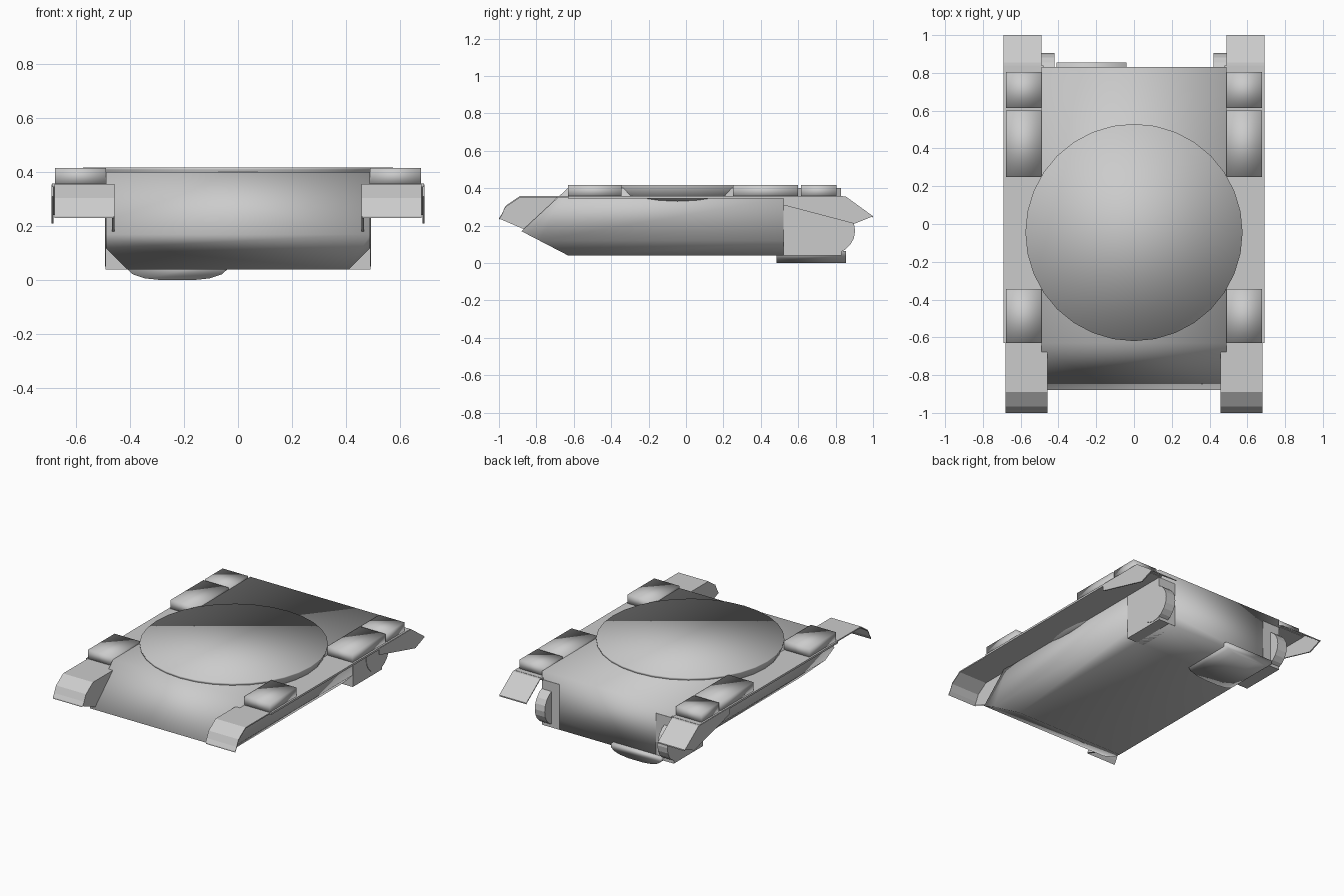
import bpy, bmesh, math
from mathutils import Vector

if "Cube" in bpy.data.objects:
    bpy.data.objects.remove(bpy.data.objects["Cube"])


def finish(name, bm, smooth=True):
    """Turn a bmesh into a named object."""
    bmesh.ops.recalc_face_normals(bm, faces=bm.faces[:])
    me = bpy.data.meshes.new(name)
    bm.to_mesh(me)
    bm.free()
    ob = bpy.data.objects.new(name, me)
    bpy.context.collection.objects.link(ob)
    if smooth:
        for p in me.polygons:
            p.use_smooth = True
    return ob


def extrude_bm(pts, x0, x1):
    """Closed (y, z) outline swept from x0 to x1."""
    bm = bmesh.new()
    f = bm.faces.new([bm.verts.new((x0, y, z)) for y, z in pts])
    r = bmesh.ops.extrude_face_region(bm, geom=[f])
    vs = [v for v in r['geom'] if isinstance(v, bmesh.types.BMVert)]
    bmesh.ops.translate(bm, verts=vs, vec=(x1 - x0, 0, 0))
    return bm


def slab(y0, y1, z0, z1):
    return [(y0, z0), (y1, z0), (y1, z1), (y0, z1)]


def sheet(line, t=0.008):
    """Thin sheet outline lying just under a (y, z) line."""
    return line + [(y, z - t) for y, z in reversed(line)]


def pair(name, pts, x0, x1, smooth=False):
    """The same extrusion on the right and left side."""
    finish(name + "_right", extrude_bm(pts, x0, x1), smooth)
    finish(name + "_left", extrude_bm(pts, -x1, -x0), smooth)


# Main hull with chamfered lower edges
bm = extrude_bm([(-0.88, 0.17), (-0.63, 0.04), (0.53, 0.04), (0.83, 0.04),
                 (0.83, 0.402), (-0.63, 0.402)], -0.49, 0.49)
for s in (1, -1):
    r = bmesh.ops.bisect_plane(
        bm, geom=bm.verts[:] + bm.edges[:] + bm.faces[:],
        plane_co=Vector((s * 0.49, 0, 0.12)), plane_no=Vector((s, 0, -1)),
        clear_outer=True)
    cut = [e for e in r['geom_cut'] if isinstance(e, bmesh.types.BMEdge)]
    bmesh.ops.holes_fill(bm, edges=cut, sides=0)
finish("hull", bm)

# Square drive housings at the rear of the hull sides
pair("drive_housing", slab(0.52, 0.831, 0.04, 0.345), 0.36, 0.491)

# Round final drives
circle = [(0.782 + 0.122 * math.cos(a), 0.172 + 0.122 * math.sin(a))
          for a in (math.tau * i / 20 for i in range(20))]
pair("final_drive", circle, 0.42, 0.494)

# Turret ring: flared disc
bm = bmesh.new()
N = 32
rings = []
for rad, z in ((0.49, 0.33), (0.505, 0.337), (0.555, 0.362), (0.575, 0.41), (0.575, 0.418)):
    rings.append([bm.verts.new((rad * math.cos(math.tau * i / N),
                                -0.045 + rad * math.sin(math.tau * i / N), z))
                  for i in range(N)])
for a, b in zip(rings, rings[1:]):
    for i in range(N):
        j = (i + 1) % N
        bm.faces.new((a[i], a[j], b[j], b[i]))
bm.faces.new(rings[0][::-1])
bm.faces.new(rings[-1])
finish("turret_ring", bm)

# Fenders, rear flaps and their side skirts
pair("fender", slab(-0.63, 0.84, 0.345, 0.358), 0.48, 0.69)
pair("rear_flap", sheet([(0.82, 0.358), (0.855, 0.355), (1.0, 0.25)]), 0.49, 0.69)
pair("rear_skirt", [(0.52, 0.355), (0.52, 0.31), (0.90, 0.21), (1.0, 0.25), (0.855, 0.355)],
     0.684, 0.692)

# Front mudguards with inner side plates
guard = [(-1.0, 0.238), (-0.985, 0.262), (-0.965, 0.305), (-0.89, 0.357)]
pair("front_mudguard", sheet(guard + [(-0.62, 0.357)]), 0.46, 0.68)
pair("mudguard_plate", guard + [(-0.68, 0.357), (-0.865, 0.18)], 0.457, 0.467)

# Stowage boxes on the fenders
for i, (y0, y1) in enumerate(((-0.63, -0.345), (0.25, 0.60), (0.615, 0.805))):
    pair(f"stowage_box_{i + 1}", slab(y0, y1, 0.35, 0.417), 0.49, 0.678, smooth=True)

# Rounded duct under the rear
bm = bmesh.new()
prof = [(-0.41, 0.065), (-0.41, 0.04), (-0.39, 0.022), (-0.345, 0.007), (-0.28, 0.0),
        (-0.17, 0.0), (-0.105, 0.007), (-0.06, 0.022), (-0.04, 0.04), (-0.04, 0.065)]
f = bm.faces.new([bm.verts.new((x, 0.485, z)) for x, z in prof])
r = bmesh.ops.extrude_face_region(bm, geom=[f])
bmesh.ops.translate(bm, vec=(0, 0.37, 0),
                    verts=[v for v in r['geom'] if isinstance(v, bmesh.types.BMVert)])
finish("rear_duct", bm)
